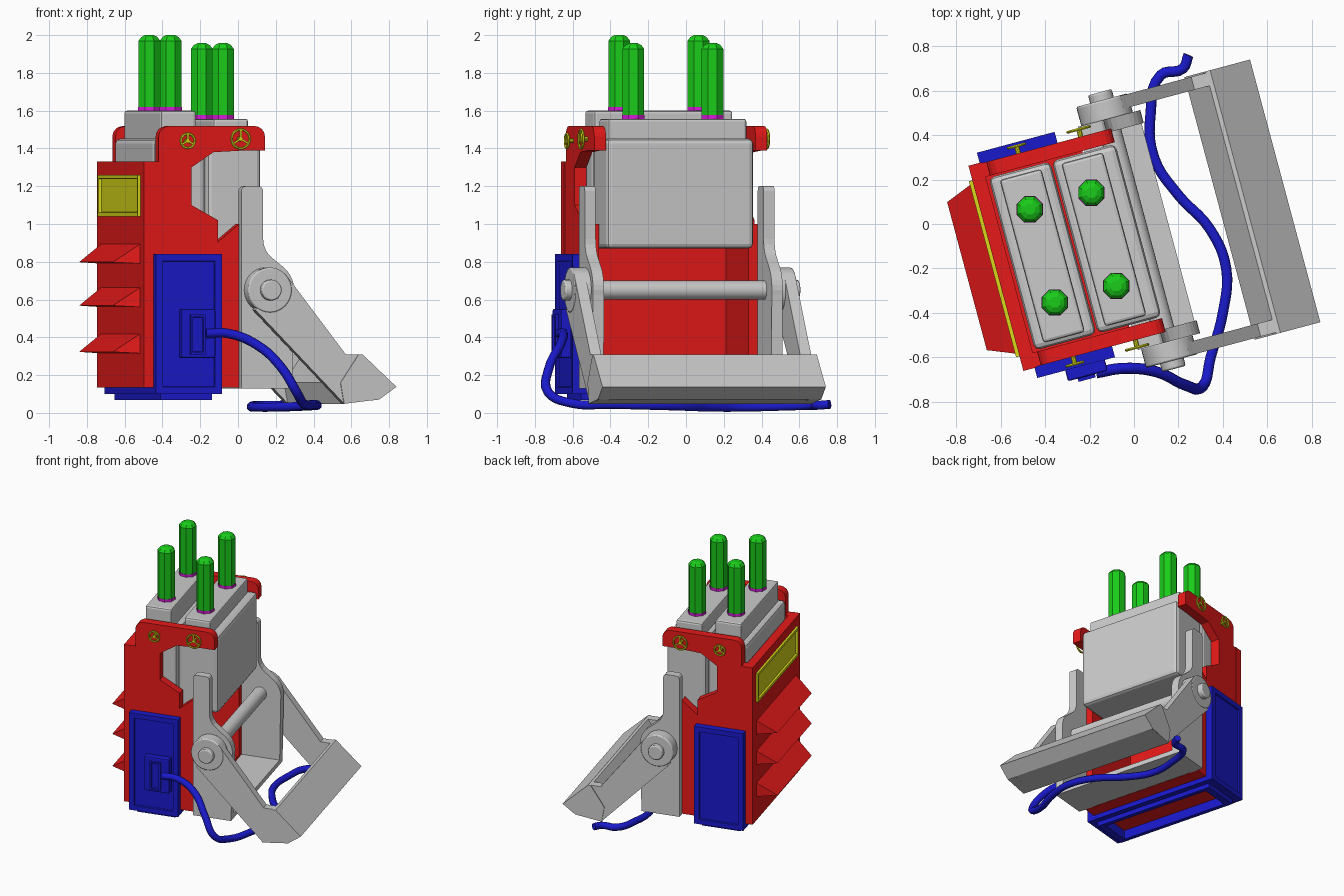
import bpy, bmesh
from math import radians, cos, sin, pi
from mathutils import Matrix, Vector

if "Cube" in bpy.data.objects:
    bpy.data.objects.remove(bpy.data.objects["Cube"])

# everything is built square, then turned 15 degrees about z
TURN = Matrix.Rotation(radians(15), 4, 'Z') @ Matrix.Translation((0, -0.032, 0))
AXIS_Y = Matrix.Rotation(pi / 2, 4, 'X')


def material(name, rgb):
    m = bpy.data.materials.new(name)
    m.diffuse_color = (*rgb, 1)
    m.use_nodes = True
    m.node_tree.nodes["Principled BSDF"].inputs["Base Color"].default_value = m.diffuse_color
    return m


RED = material("red", (0.8, 0.01, 0.01))
BLUE = material("blue", (0.01, 0.01, 0.6))
GREEN = material("green", (0.01, 0.6, 0.01))
YELLOW = material("yellow", (0.7, 0.7, 0.01))
MAGENTA = material("magenta", (0.7, 0.01, 0.7))


def finish(name, bm, mat=None, bevel=0, smooth=False):
    bmesh.ops.recalc_face_normals(bm, faces=bm.faces)
    me = bpy.data.meshes.new(name)
    bm.to_mesh(me)
    bm.free()
    ob = bpy.data.objects.new(name, me)
    bpy.context.collection.objects.link(ob)
    ob.matrix_world = TURN
    if mat:
        me.materials.append(mat)
    if bevel:
        b = ob.modifiers.new("bevel", 'BEVEL')
        b.width, b.segments, b.limit_method = bevel, 2, 'ANGLE'
    if smooth:
        bpy.ops.object.select_all(action='DESELECT')
        bpy.context.view_layer.objects.active = ob
        ob.select_set(True)
        bpy.ops.object.shade_smooth_by_angle(angle=radians(35))
    return ob


def prism(name, pts, y0, y1, mat=None, bevel=0, inset=None):
    """Extrude an (x, z) profile from y0 to y1; inset = (normal, margin, depth)."""
    bm = bmesh.new()
    face = bm.faces.new([bm.verts.new((x, y0, z)) for x, z in pts])
    new = bmesh.ops.extrude_face_region(bm, geom=[face])['geom']
    bmesh.ops.translate(bm, vec=(0, y1 - y0, 0),
                        verts=[v for v in new if isinstance(v, bmesh.types.BMVert)])
    bmesh.ops.recalc_face_normals(bm, faces=bm.faces)
    if inset:
        faces = [f for f in bm.faces if f.normal.dot(Vector(inset[0])) > 0.9]
        bmesh.ops.inset_region(bm, faces=faces, thickness=0.012)
        bmesh.ops.inset_region(bm, faces=faces, thickness=inset[1])
        bmesh.ops.inset_region(bm, faces=faces, thickness=0.004, depth=-inset[2])
    return finish(name, bm, mat, bevel)


def box(name, x, y, z, mat=None, bevel=0, inset=None):
    pts = [(x[0], z[0]), (x[1], z[0]), (x[1], z[1]), (x[0], z[1])]
    return prism(name, pts, y[0], y[1], mat, bevel, inset)


def cyl(bm, loc, r, y0, y1, seg=24, r2=None):
    m = Matrix.Translation((loc[0], (y0 + y1) / 2, loc[1])) @ AXIS_Y
    bmesh.ops.create_cone(bm, cap_ends=True, segments=seg, radius1=r,
                          radius2=r if r2 is None else r2, depth=abs(y1 - y0), matrix=m)


def arc(cx, cz, r, a0, a1, n):
    return [(cx + r * cos(radians(a0 + (a1 - a0) * i / n)),
             cz + r * sin(radians(a0 + (a1 - a0) * i / n))) for i in range(n + 1)]


HX, HZ = 0.005, 0.65  # hinge centre

# red shell: end slab, floor, louvre fins
box("end_slab", (-0.652, -0.59), (-0.478, 0.478), (0.135, 1.33), RED)
box("shell_floor", (-0.6, -0.14), (-0.42, 0.42), (0.135, 0.17), RED)
for i, z in enumerate((0.79, 0.56, 0.315)):
    bm = bmesh.new()
    v = [bm.verts.new(p) for p in (
        (-0.65, -0.40, z), (-0.65, 0.40, z), (-0.65, 0.40, z + 0.105), (-0.65, -0.40, z + 0.105),
        (-0.787, -0.345, z + 0.008), (-0.787, 0.345, z + 0.008))]
    for f in ((0, 1, 2, 3), (0, 1, 5, 4), (3, 2, 5, 4), (0, 3, 4), (1, 2, 5)):
        bm.faces.new([v[k] for k in f])
    finish(f"fin_{i + 1}", bm, RED)
box("window", (-0.668, -0.64), (-0.41, 0.41), (1.04, 1.26), YELLOW, 0, ((-1, 0, 0), 0.016, 0.014))

plate = ([(-0.6, 0.135), (-0.13, 0.135), (-0.13, 1.0), (-0.245, 0.905), (-0.245, 1.02),
          (-0.39, 1.1), (-0.39, 1.3), (-0.27, 1.38), (-0.09, 1.39), (0.012, 1.39)]
         + arc(-0.043, 1.463, 0.055, 0, 90, 4) + arc(-0.515, 1.463, 0.055, 90, 180, 4)
         + [(-0.57, 1.33), (-0.6, 1.33)])
bracket = ([(-0.13, 0.13), (0.15, 0.13)] + arc(HX, HZ, 0.155, -10, 50, 6)
           + arc(0.115, 0.92, 0.125, 235, 180, 4) + arc(-0.035, 1.175, 0.025, 0, 90, 3)
           + arc(-0.105, 1.175, 0.025, 90, 180, 3))
arm = [(-0.075, 0.545), (0.41, 0.05), (0.6, 0.07), (0.5, 0.31), (0.42, 0.31), (0.09, 0.735)]

for s, side in ((-1, "near"), (1, "far")):
    # shell wall with its top arm, hinge bracket
    prism(f"shell_wall_{side}", plate, s * 0.41, s * 0.474, RED)
    prism(f"bracket_{side}", bracket, s * 0.46, s * 0.52)
    # swinging arm, hinge boss and pin cap
    prism(f"handle_arm_{side}", arm, s * 0.545, s * 0.605)
    bm = bmesh.new()
    cyl(bm, (HX, HZ), 0.12, s * 0.515, s * 0.608, 32)
    cyl(bm, (HX, HZ), 0.055, s * 0.6, s * 0.645, 20)
    finish(f"hinge_boss_{side}", bm, None, 0.008, True)
    # blue side panel
    box(f"side_panel_{side}", (-0.6, -0.238), (s * 0.46, s * 0.525), (0.1, 0.84), BLUE, 0,
        ((0, s, 0), 0.04, 0.012))
    # blue bottom rails, stepped
    box(f"bottom_rail_{side}", (-0.6, -0.238), (s * 0.42, s * 0.5), (0.1, 0.137), BLUE)
    box(f"bottom_lip_{side}", (-0.56, -0.278), (s * 0.42, s * 0.47), (0.067, 0.1), BLUE)
    # yellow hand wheels
    for k, (x, z, r) in enumerate(((-0.42, 1.44, 0.038), (-0.13, 1.45, 0.05))):
        bm = bmesh.new()
        n, m = 20, 6
        ring = [[bm.verts.new((x + (r + 0.007 * cos(2 * pi * j / m)) * cos(2 * pi * i / n),
                               s * 0.508 + 0.007 * sin(2 * pi * j / m),
                               z + (r + 0.007 * cos(2 * pi * j / m)) * sin(2 * pi * i / n)))
                 for j in range(m)] for i in range(n)]
        for i in range(n):
            for j in range(m):
                bm.faces.new((ring[i][j], ring[i - 1][j], ring[i - 1][j - 1], ring[i][j - 1]))
        cyl(bm, (x, z), 0.012, s * 0.46, s * 0.512, 10)
        for t in range(3):
            a = radians(90 + 120 * t)
            mat = (Matrix.Translation((x + r / 2 * cos(a), s * 0.508, z + r / 2 * sin(a)))
                   @ Matrix.Rotation(-a, 4, 'Y') @ Matrix.Diagonal((r, 0.008, 0.01, 1)))
            bmesh.ops.create_cube(bm, size=1, matrix=mat)
        finish(f"hand_wheel_{side}_{k + 1}", bm, YELLOW, 0, True)

for k, (x0, x1) in enumerate(((-0.6, -0.53), (-0.308, -0.238))):
    box(f"bottom_cross_rail_{k + 1}", (x0, x1), (-0.5, 0.5), (0.1, 0.136), BLUE)
    d = 0.04 if k == 0 else -0.04
    box(f"bottom_cross_lip_{k + 1}", (max(x0, x0 + d), min(x1, x1 + d)) if k == 0 else (x0, x1 + d),
        (-0.47, 0.47), (0.067, 0.1), BLUE)

# cable socket on the near panel
box("socket", (-0.47, -0.285), (-0.52, -0.575), (0.29, 0.55), BLUE, 0.008)
box("socket_slot", (-0.425, -0.345), (-0.57, -0.59), (0.31, 0.52), BLUE, 0, ((0, -1, 0), 0.004, 0.012))

# cross rod, tray between brackets, handle bar
bm = bmesh.new()
cyl(bm, (HX, HZ), 0.05, -0.47, 0.47)
finish("cross_rod", bm, None, 0, True)
box("tray", (-0.13, 0.15), (-0.47, 0.47), (0.13, 0.165))
prism("handle_bar", [(0.49, 0.31), (0.51, 0.31), (0.696, 0.138), (0.603, 0.072), (0.41, 0.048), (0.39, 0.16)],
      -0.612, 0.612)

# two cells with stepped caps, each carrying two terminals
for k, (x0, x1, cx, top) in enumerate(((-0.578, -0.292, -0.436, 1.6), (-0.284, 0.012, -0.149, 1.557))):
    box(f"cell_{k + 1}", (x0, x1), (-0.402, 0.402), (0.87, 1.452), None, 0.025)
    box(f"cell_cap_{k + 1}", (cx - 0.097, cx + 0.097), (-0.38, 0.38), (1.42, top), None, 0.014)
    for j, y in enumerate((-0.217, 0.217)):
        for name, r, rings, mat in (
                ("terminal_base", 0.064, [(1, -0.01), (1, 0.02)], MAGENTA),
                ("terminal", 0.064, [(0.97, 0.02), (0.97, 0.37), (0.72, 0.39), (0.4, 0.4)], GREEN)):
            bm = bmesh.new()
            loops = [[bm.verts.new((cx + r * f * cos(pi * i / 4 + 0.13), y + r * f * sin(pi * i / 4 + 0.13), top + h))
                      for i in range(8)] for f, h in rings]
            for a, b in zip(loops, loops[1:]):
                for i in range(8):
                    bm.faces.new((a[i - 1], a[i], b[i], b[i - 1]))
            bm.faces.new(loops[0])
            bm.faces.new(loops[-1])
            finish(f"{name}_{k + 1}_{j + 1}", bm, mat)

# loose cable trailing round the back
path = [(-0.17, -0.67, 0.42), (-0.05, -0.65, 0.42), (0.1, -0.665, 0.36), (0.23, -0.725, 0.24),
        (0.31, -0.73, 0.11), (0.345, -0.6, 0.05), (0.4, -0.4, 0.045), (0.415, -0.2, 0.04),
        (0.34, -0.02, 0.035), (0.2, 0.13, 0.03), (0.09, 0.3, 0.03), (0.075, 0.5, 0.035),
        (0.12, 0.67, 0.04), (0.22, 0.7, 0.04), (0.245, 0.76, 0.045)]
cu = bpy.data.curves.new("cable", 'CURVE')
cu.dimensions = '3D'
cu.bevel_depth, cu.bevel_resolution, cu.resolution_u, cu.use_fill_caps = 0.025, 2, 5, True
sp = cu.splines.new('BEZIER')
sp.bezier_points.add(len(path) - 1)
for p, co in zip(sp.bezier_points, path):
    p.co = co
    p.handle_left_type = p.handle_right_type = 'AUTO'
cu.materials.append(BLUE)
bpy.context.collection.objects.link(bpy.data.objects.new("cable", cu))
